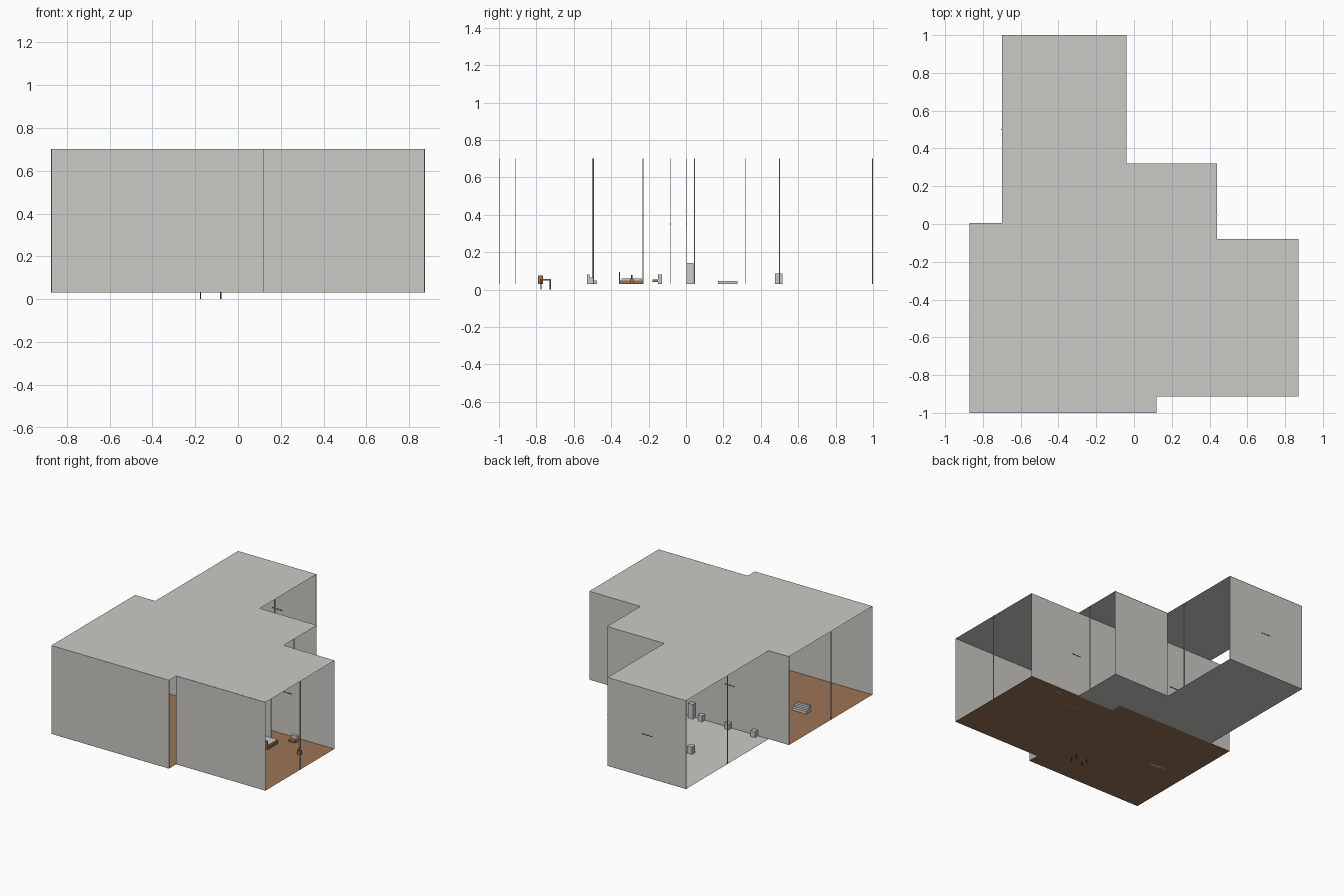
import bpy, bmesh


def material(name, rgb):
    m = bpy.data.materials.new(name)
    m.diffuse_color = (*rgb, 1)
    return m


PLASTER = material("pale_grey_plaster", (0.60, 0.59, 0.56))
WOOD_FLOOR = material("brown_floor", (0.33, 0.175, 0.091))
WOOD = material("brown_wood", (0.36, 0.16, 0.075))
DARK = material("dark_trim", (0.06, 0.06, 0.06))
FABRIC = material("light_grey_fabric", (0.60, 0.60, 0.58))

Z0, Z1 = 0.03, 0.702   # floor and ceiling levels
T = 0.003              # wall thickness


def finish(name, bm, mat):
    me = bpy.data.meshes.new(name)
    bm.to_mesh(me)
    bm.free()
    me.materials.append(mat)
    ob = bpy.data.objects.new(name, me)
    bpy.context.collection.objects.link(ob)
    return ob


def box(name, x0, x1, y0, y1, z0, z1, mat):
    bm = bmesh.new()
    bmesh.ops.create_cube(bm, size=1)
    for v in bm.verts:
        v.co = ((x0, x1)[v.co.x > 0], (y0, y1)[v.co.y > 0], (z0, z1)[v.co.z > 0])
    return finish(name, bm, mat)


def sheet(name, outline, z, mat):
    bm = bmesh.new()
    bm.faces.new([bm.verts.new((x, y, z)) for x, y in outline])
    return finish(name, bm, mat)


# floors and ceiling follow the stepped plan
living = [(-0.87, -1), (0.12, -1), (0.12, -0.91), (0.87, -0.91),
          (0.87, -0.08), (0.13, -0.08), (0.13, 0.005), (-0.87, 0.005)]
back = [(-0.70, 0.005), (0.13, 0.005), (0.13, -0.08), (0.44, -0.08),
        (0.44, 0.32), (-0.04, 0.32), (-0.04, 1), (-0.70, 1)]
plan = [(-0.87, -1), (0.12, -1), (0.12, -0.91), (0.87, -0.91), (0.87, -0.08),
        (0.44, -0.08), (0.44, 0.32), (-0.04, 0.32), (-0.04, 1), (-0.70, 1),
        (-0.70, 0.005), (-0.87, 0.005)]
sheet("wood_floor", living, Z0, WOOD_FLOOR)
sheet("grey_floor", back, Z0, PLASTER)
sheet("ceiling", plan, Z1, PLASTER)

# cross walls: x start, x end, y, has a central rail
walls = [(-0.87, 0.12, -0.998, False), (0.12, 0.87, -0.912, False),
         (-0.87, 0.13, 0.003, True), (0.06, 0.87, -0.082, True),
         (0.12, 0.44, -0.23, False), (-0.04, 0.44, 0.316, False),
         (-0.70, -0.04, 0.997, True)]
for i, (x0, x1, y, rail) in enumerate(walls):
    box(f"wall_{i}", x0, x1, y - T / 2, y + T / 2, Z0, Z1, PLASTER)
    if rail:
        c = (x0 + x1) / 2
        box(f"wall_rail_{i}", c - 0.042, c + 0.042, y - 0.003, y + 0.003,
            0.348, 0.354, DARK)

# slim posts in the open sides
for i, (x, y) in enumerate([(-0.87, -0.5), (0.87, -0.495), (-0.70, 0.5),
                            (-0.04, 0.5), (0.44, 0.045)]):
    box(f"post_{i}", x - 0.003, x + 0.003, y - 0.003, y + 0.003, Z0, Z1, PLASTER)

# sofa in three steps
for n, y0, y1, h in [("back", -0.53, -0.515, 0.08), ("cushion", -0.515, -0.495, 0.065),
                     ("seat", -0.495, -0.475, 0.05)]:
    box("sofa_" + n, -0.68, -0.56, y0, y1, Z0, h, FABRIC)

# table whose legs reach below the floor, with a chair block
box("table_top", -0.18, -0.075, -0.78, -0.722, 0.05, 0.056, WOOD)
for x in (-0.175, -0.08):
    for y in (-0.776, -0.726):
        box("table_leg", x - 0.003, x + 0.003, y - 0.003, y + 0.003, 0, 0.05, DARK)
box("table_chair", -0.145, -0.11, -0.79, -0.765, Z0, 0.076, WOOD)

# bed, bedside block and desk
box("bed_base", 0.39, 0.50, -0.355, -0.232, Z0, 0.05, WOOD)
box("bed_mattress", 0.395, 0.495, -0.345, -0.235, 0.05, 0.06, FABRIC)
box("headboard", 0.39, 0.50, -0.358, -0.352, Z0, 0.095, WOOD)
box("bedside_block", 0.705, 0.735, -0.30, -0.28, Z0, 0.06, WOOD)
box("bedside_lamp", 0.715, 0.725, -0.295, -0.285, 0.06, 0.078, DARK)
box("cabinet", 0.55, 0.60, -0.15, -0.128, Z0, 0.08, FABRIC)
box("cabinet_shelf", 0.55, 0.60, -0.18, -0.15, 0.04, 0.055, WOOD)

# back room fittings
for i, x in enumerate((-0.59, -0.37, -0.145)):
    box(f"counter_{i}", x - 0.018, x + 0.018, 0.006, 0.04, Z0, 0.075, FABRIC)
box("tall_cupboard", -0.085, -0.045, 0.006, 0.04, Z0, 0.142, FABRIC)
box("stool_block", -0.41, -0.37, 0.475, 0.515, Z0, 0.086, FABRIC)
box("low_tray", 0.18, 0.26, 0.17, 0.275, Z0, 0.046, FABRIC)
